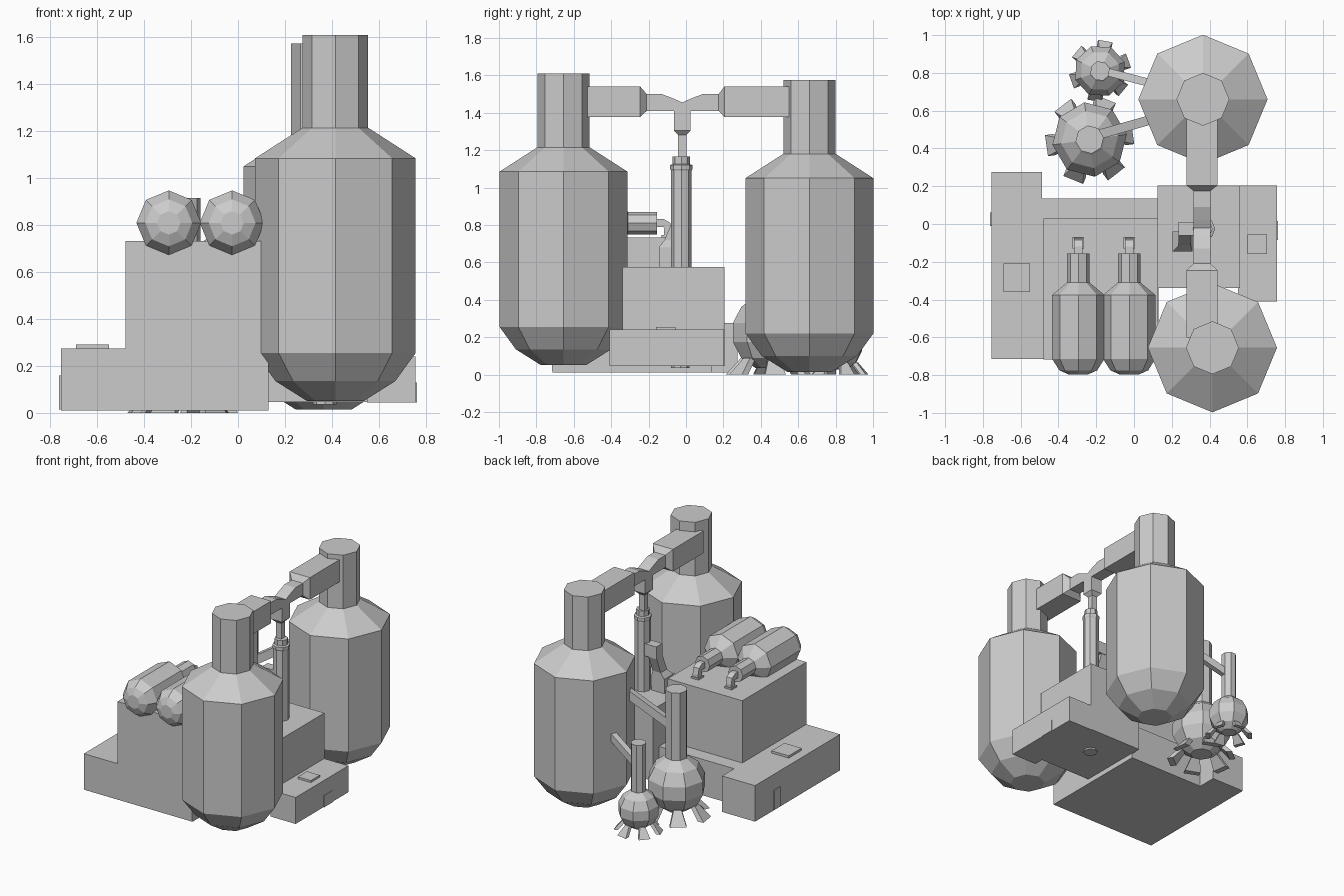
import bpy, bmesh
from math import sin, cos, radians, pi
from mathutils import Vector, Matrix

if "Cube" in bpy.data.objects:
    bpy.data.objects.remove(bpy.data.objects["Cube"])


def loft(name, rings):
    """Skin a list of equal-length point rings and cap both ends."""
    bm = bmesh.new()
    vs = [[bm.verts.new(p) for p in r] for r in rings]
    n = len(vs[0])
    for a, b in zip(vs, vs[1:]):
        for i in range(n):
            j = (i + 1) % n
            bm.faces.new((a[i], a[j], b[j], b[i]))
    bm.faces.new(vs[0][::-1])
    bm.faces.new(vs[-1])
    bmesh.ops.recalc_face_normals(bm, faces=bm.faces)
    me = bpy.data.meshes.new(name)
    bm.to_mesh(me)
    bm.free()
    ob = bpy.data.objects.new(name, me)
    bpy.context.collection.objects.link(ob)
    return ob


def prism(name, outline, z0, z1):
    return loft(name, [[(x, y, z) for x, y in outline] for z in (z0, z1)])


def box(name, x0, x1, y0, y1, z0, z1):
    return prism(name, [(x0, y0), (x1, y0), (x1, y1), (x0, y1)], z0, z1)


def turned(name, profile, loc, n=8, rot=0.0, along_y=False):
    """Revolve (radius, height) pairs about z, or lay them along y."""
    rings = []
    for r, h in profile:
        ring = []
        for i in range(n):
            a = radians(rot) + 2 * pi * i / n
            u, v = r * cos(a), r * sin(a)
            p = (u, h, v) if along_y else (u, v, h)
            ring.append(Vector(loc) + Vector(p))
        rings.append(ring)
    return loft(name, rings)


def rect(x0, x1, y0, y1, z):
    return [(x0, y0, z), (x1, y0, z), (x1, y1, z), (x0, y1, z)]


# Two big upright tanks
tank = [(.12, .05), (.255, .135), (.342, .255), (.342, 1.085), (.14, 1.215), (.14, 1.61)]
turned("front_tank", tank, (.415, -.655, 0))
turned("back_tank", tank, (.365, .66, -.035))

# Overhead duct between the tank necks, dipping to a central tee
duct = [(-.6, .082, 1.377, 1.54), (-.245, .082, 1.377, 1.54), (-.21, .045, 1.41, 1.5),
        (-.13, .045, 1.41, 1.5), (-.065, .045, 1.41, 1.475), (-.02, .045, 1.41, 1.455),
        (.025, .045, 1.41, 1.475), (.09, .045, 1.41, 1.5), (.175, .045, 1.41, 1.5),
        (.205, .082, 1.377, 1.54), (.6, .082, 1.377, 1.54)]
loft("overhead_duct", [[(.36 - w, y, a), (.36 + w, y, a), (.36 + w, y, b), (.36 - w, y, b)]
                       for y, w, a, b in duct])
loft("duct_tee", [rect(.36 - w, .36 + w, -.02 - w, -.02 + w, z)
                  for w, z in [(.045, 1.42), (.045, 1.305), (.022, 1.28), (.022, 1.15)]])

# Column under the tee
turned("column", [(.055, .56), (.055, 1.09), (.06, 1.1), (.06, 1.12), (.046, 1.125), (.046, 1.165)],
       (.37, -.025, 0))

# Elbow vent beside the column
box("vent_arm", .235, .36, -.06, .01, .84, .93)
loft("vent_drop", [rect(.205, .31, -.145, -.04, .56), rect(.205, .31, -.145, -.04, .68),
                   rect(.235, .3, -.115, -.04, .72), rect(.235, .3, -.06, .01, .85)])

# Main building with L-shaped low wing
prism("low_wing", [(-.755, -.715), (.13, -.715), (.13, .135), (-.487, .135),
                   (-.487, .275), (-.755, .275)], .01, .275)
box("main_block", -.48, .128, -.717, .03, .02, .733)
box("left_hatch", -.69, -.55, -.36, -.21, .27, .292)
box("left_door", -.762, -.75, -.01, .06, .015, .16)

# Right-hand building
box("right_block", .125, .56, -.34, .205, .047, .575)
box("right_low_block", .55, .757, -.41, .203, .045, .24)
box("right_hatch", .6, .705, -.16, -.055, .235, .255)
box("right_door", .75, .762, -.085, .015, .045, .13)
turned("floor_drain", [(.05, .036), (.05, .06)], (.37, -.03, 0))

# Pair of horizontal tanks with elbow pipes into the roof
drum = [(.05, -.797), (.1, -.775), (.138, -.715), (.138, -.375), (.06, -.31), (.06, -.155)]
for k, x in (("left", -.295), ("right", -.025)):
    turned(k + "_drum", drum, (x, 0, .81), along_y=True)
    loft(k + "_drum_pipe", [[(x - .022, y + dy, z + dz), (x + .022, y + dy, z + dz),
                             (x + .022, y - dy, z - dz), (x - .022, y - dy, z - dz)]
                            for y, z, dy, dz in [(-.17, .81, 0, .022), (-.12, .81, 0, .022),
                                                 (-.1, .795, .016, .016), (-.095, .765, .022, 0),
                                                 (-.095, .725, .022, 0)]])
    box(k + "_pipe_flange", x - .03, x + .03, -.13, -.068, .725, .745)


# Round flasks on splayed feet, each with a sloped bar to the back tank
def flask(name, x, y, zc, r, rn, top, bar, w, rot):
    prof = [(r * cos(radians(a)), r * sin(radians(a))) for a in (-68, -42, -14, 14, 42, 66)]
    prof += [(rn, r * .95), (rn, top - zc)]
    turned(name, prof, (x, y, zc), rot=rot)
    s = r / .2
    for i in range(6):
        foot = loft(f"{name}_foot_{i}", [
            [(q0, -v, z), (q1, -v, z), (q1, v, z), (q0, v, z)]
            for q0, q1, v, z in [(.185 * s, .225 * s, .055 * s, 0),
                                 (.11 * s, .15 * s, .026 * s, zc - r * .66)]])
        foot.matrix_world = Matrix.Translation((x, y, 0)) @ Matrix.Rotation(radians(rot + 60 * i), 4, 'Z')
    a, b = Vector(bar[0]), Vector(bar[1])
    d = b - a
    side = Vector((-d.y, d.x, 0)).normalized() * w
    up = Vector((0, 0, w * 1.4))
    loft(name + "_bar", [[p - side - up, p + side - up, p + side + up, p - side + up] for p in (a, b)])


flask("large_flask", -.235, .447, .225, .205, .075, .915,
      ((-.2, .47, .66), (.1, .555, .85)), .025, 8)
flask("small_flask", -.18, .81, .16, .143, .053, .645,
      ((-.16, .81, .49), (.09, .745, .61)), .021, 20)
